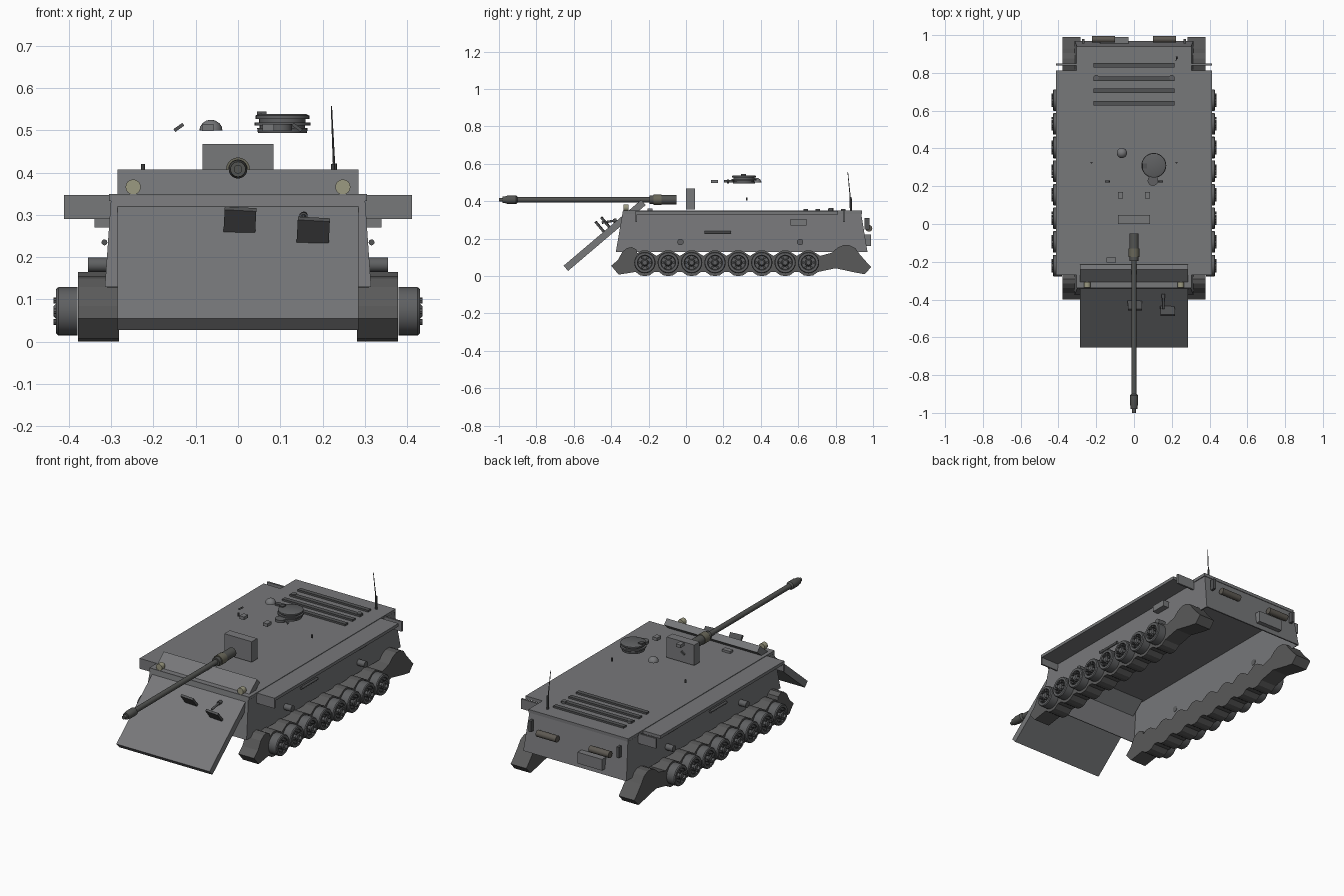
import bpy, bmesh, math
from mathutils import Vector, Matrix

if "Cube" in bpy.data.objects:
    bpy.data.objects.remove(bpy.data.objects["Cube"])

def material(name, r, g, b):
    m = bpy.data.materials.new(name)
    m.diffuse_color = (r, g, b, 1)
    m.use_nodes = True
    m.node_tree.nodes["Principled BSDF"].inputs["Base Color"].default_value = m.diffuse_color
    return m

ARMOUR = material("armour_grey", .185, .188, .195)
DARK = material("dark_steel", .085, .087, .09)
TRACK = material("track_steel", .10, .10, .10)
WHEEL = material("wheel_grey", .115, .118, .122)
GUN = material("gun_steel", .085, .087, .082)
BRASS = material("collar_bronze", .14, .135, .10)
RUST = material("exhaust_brown", .11, .10, .085)
LAMP = material("lamp_yellow", .33, .32, .22)

def finish(bm, name, mat, smooth=False):
    bmesh.ops.recalc_face_normals(bm, faces=bm.faces)
    me = bpy.data.meshes.new(name)
    bm.to_mesh(me)
    bm.free()
    me.materials.append(mat)
    ob = bpy.data.objects.new(name, me)
    bpy.context.collection.objects.link(ob)
    if smooth:
        bpy.context.view_layer.objects.active = ob
        ob.select_set(True)
        bpy.ops.object.shade_smooth_by_angle(angle=math.radians(35))
        ob.select_set(False)
    return ob

def box(name, x0, x1, y0, y1, z0, z1, mat=ARMOUR, rot=None):
    bm = bmesh.new()
    bmesh.ops.create_cube(bm, size=1)
    c = Vector(((x0 + x1) / 2, (y0 + y1) / 2, (z0 + z1) / 2))
    m = Matrix.Translation(c) @ (rot or Matrix()) @ Matrix.Diagonal((x1 - x0, y1 - y0, z1 - z0, 1))
    bmesh.ops.transform(bm, matrix=m, verts=bm.verts)
    return finish(bm, name, mat)

def prism(name, prof, x0, x1, mat=ARMOUR):
    """Extrude a (y, z) profile along x."""
    bm = bmesh.new()
    f = bm.faces.new([bm.verts.new((x0, y, z)) for y, z in prof])
    r = bmesh.ops.extrude_face_region(bm, geom=[f])
    vs = [v for v in r['geom'] if isinstance(v, bmesh.types.BMVert)]
    bmesh.ops.translate(bm, vec=(x1 - x0, 0, 0), verts=vs)
    # close the start cap if the extrusion consumed it
    bmesh.ops.holes_fill(bm, edges=[e for e in bm.edges if e.is_boundary])
    return finish(bm, name, mat)

def lathe(name, prof, origin, axis, n=24, mat=ARMOUR):
    """Spin (distance along axis, radius) profile about an axis."""
    q = Vector((0, 0, 1)).rotation_difference(Vector(axis)).to_matrix().to_4x4()
    m = Matrix.Translation(origin) @ q
    bm = bmesh.new()
    rings = [[bm.verts.new(m @ Vector((r * math.cos(2 * math.pi * i / n), r * math.sin(2 * math.pi * i / n), d)))
              for i in range(n)] for d, r in prof]
    for a, b in zip(rings, rings[1:]):
        for i in range(n):
            bm.faces.new((a[i], a[(i + 1) % n], b[(i + 1) % n], b[i]))
    bm.faces.new(rings[0])
    bm.faces.new(rings[-1])
    return finish(bm, name, mat, True)

def rod(name, a, b, r, n=12, r2=None, mat=ARMOUR):
    d = Vector(b) - Vector(a)
    return lathe(name, [(0, r), (d.length, r if r2 is None else r2)], a, d, n, mat)

# Hull: open-bottomed shell with sloped walls
bm = bmesh.new()
top = [bm.verts.new(p) for p in ((-.30, -.338, .345), (.30, -.338, .345), (.30, .935, .345), (-.30, .935, .345))]
bot = [bm.verts.new(p) for p in ((-.315, -.375, .13), (.315, -.375, .13), (.315, .97, .13), (-.315, .97, .13))]
bm.faces.new(top)
for i in range(4):
    j = (i + 1) % 4
    bm.faces.new((top[i], top[j], bot[j], bot[i]))
hull = finish(bm, "hull", ARMOUR)
sol = hull.modifiers.new("thickness", 'SOLIDIFY')
sol.thickness = .008
box("deck_plate", -.305, .305, -.338, .94, .333, .35)

# Front blade with its brackets and lever
prism("front_blade", [(-.655, .055), (-.63, .028), (-.215, .38), (-.24, .407)], -.285, .285)
tilt = Matrix.Rotation(math.radians(3), 4, 'Y') @ Matrix.Rotation(math.radians(40), 4, 'X')
box("blade_bracket_left", -.033, .042, -.435, -.423, .247, .323, DARK, tilt)
box("blade_bracket_right", .14, .216, -.465, -.453, .223, .299, DARK, tilt)
rod("blade_lever", (.155, -.375, .298), (.155, -.45, .285), .006, mat=DARK)
rod("blade_lever_knob", (.155, -.37, .298), (.155, -.39, .296), .01, mat=DARK)

# Wheel profile: tyre, recessed disc and hub
wheel = [(0, .057), (.045, .057), (.05, .053), (.05, .04), (.036, .037), (.036, .02), (.05, .018), (.056, .012)]
wheel_y = [-.22 + .125 * i for i in range(8)]
# Scalloped track outline
outline = [(-.40, .055), (-.365, .085), (-.34, .13), (-.315, .15), (-.29, .155), (-.265, .142)]
for y in wheel_y:
    outline += [(y - .04, .122), (y - .02, .135), (y, .138), (y + .02, .135), (y + .04, .122), (y + .0625, .108)]
outline += [(.78, .125), (.81, .152), (.84, .165), (.875, .165), (.905, .15), (.93, .115), (.965, .075),
            (.99, .048), (.955, .01), (.90, .02), (.80, .042)]
for y in reversed(wheel_y):
    outline += [(y + .05, .022), (y + .025, .004), (y, 0), (y - .025, .004), (y - .05, .022)]
outline += [(-.36, .008)]

for s, side in ((1, "right"), (-1, "left")):
    def sx(name, x0, x1, *rest):
        return box(f"{name}_{side}", min(s * x0, s * x1), max(s * x0, s * x1), *rest)
    # Running gear
    prism(f"track_{side}", outline, s * .282, s * .378, TRACK)
    for y in wheel_y:
        lathe(f"road_wheel_{side}", wheel, (s * .38, y, .072), (s, 0, 0), 28, WHEEL)
        for k in range(6):
            a = k * math.pi / 3
            p = (y + .029 * math.cos(a), .072 + .029 * math.sin(a))
            rod(f"wheel_bolt_{side}", (s * .41, *p), (s * .436, *p), .007, 8, mat=DARK)
    for y in (-.03, .61):
        rod(f"return_roller_{side}", (s * .305, y, .182), (s * .355, y, .182), .017, 16, mat=WHEEL)
    # Fenders with end flaps
    sx("fender", .30, .412, -.27, .812, .33, .347)
    sx("fender_front_flap", .30, .412, -.27, -.262, .29, .345)
    sx("fender_rear_flap", .30, .412, .84, .85, .29, .345)
    # Side fittings
    sx("side_box", .30, .34, .56, .645, .27, .305)
    rod(f"side_bar_{side}", (s * .316, .1, .235), (s * .316, .24, .235), .007, mat=DARK)
    # Rear fittings
    rod(f"exhaust_{side}", (s * .10, .978, .255), (s * .222, .978, .255), .018, 16, mat=RUST)
    sx("rear_post", .262, .276, .955, .98, .25, .31, DARK)
    # Headlights
    rod(f"headlight_{side}", (s * .248, -.335, .366), (s * .248, -.307, .366), .018, 16, mat=LAMP)
    sx("headlight_foot", .242, .254, -.328, -.315, .34, .352)
    # Roof pins, bolts, periscopes and sights
    rod(f"roof_pin_{side}", (s * .225, .325, .403), (s * .225, .325, .421), .005, 8, mat=DARK)
    rod(f"grille_bolt_{side}", (s * .2, .775, .345), (s * .2, .775, .363), .014, 12, mat=WHEEL)
    sx("periscope", .058, .085, .135, .17, .498, .515)
    box(f"sight_block_{side}", s * .14 - .013, s * .14 + .013, .22, .23, .503, .511, DARK,
        Matrix.Rotation(math.radians(35 * s), 4, 'Y'))

box("rear_box", -.18, -.03, .955, .99, .16, .222)

# Engine grille bars and deck box
for y in (.64, .705, .77, .84):
    box("grille_bar", -.215, .215, y - .012, y + .012, .345, .36, DARK)
box("deck_box", -.145, -.095, -.205, -.178, .345, .362)

# Gun mantlet and barrel
box("gun_mantlet", -.084, .084, 0, .048, .355, .468)
lathe("gun_barrel", [(0, .025), (.10, .025), (.1, .014), (.85, .014), (.858, .022), (.905, .022), (.918, .018),
                     (.93, .018), (.93, .010), (.95, .010)], (0, -.05, .408), (0, -1, 0), 20, GUN)
rod("gun_collar", (0, -.13, .408), (0, -.175, .408), .028, 20, mat=BRASS)
rod("gun_collar_front", (0, -.175, .408), (0, -.195, .408), .023, 20, mat=GUN)

# Commander cupola and roof dome
lathe("cupola", [(0, .058), (.012, .060), (.012, .054), (.017, .054), (.017, .066), (.025, .066), (.025, .055),
                 (.033, .055), (.033, .064), (.041, .064), (.045, .055)], (.105, .31, .494), (0, 0, 1), 28, WHEEL)
box("cupola_latch", .045, .068, .295, .32, .53, .545, DARK)
rod("cupola_front_ring", (.1, .23, .5), (.1, .23, .515), .028, 16, mat=WHEEL)
lathe("roof_dome", [(0, .027), (.008, .026), (.017, .020), (.023, .011), (.025, .003)],
      (-.064, .376, .5), (0, 0, 1), 20)

# Antenna
rod("antenna_base", (.228, .882, .345), (.228, .88, .422), .006, 8, mat=DARK)
rod("antenna_whip", (.228, .88, .40), (.221, .865, .557), .003, 8, .0015, DARK)
